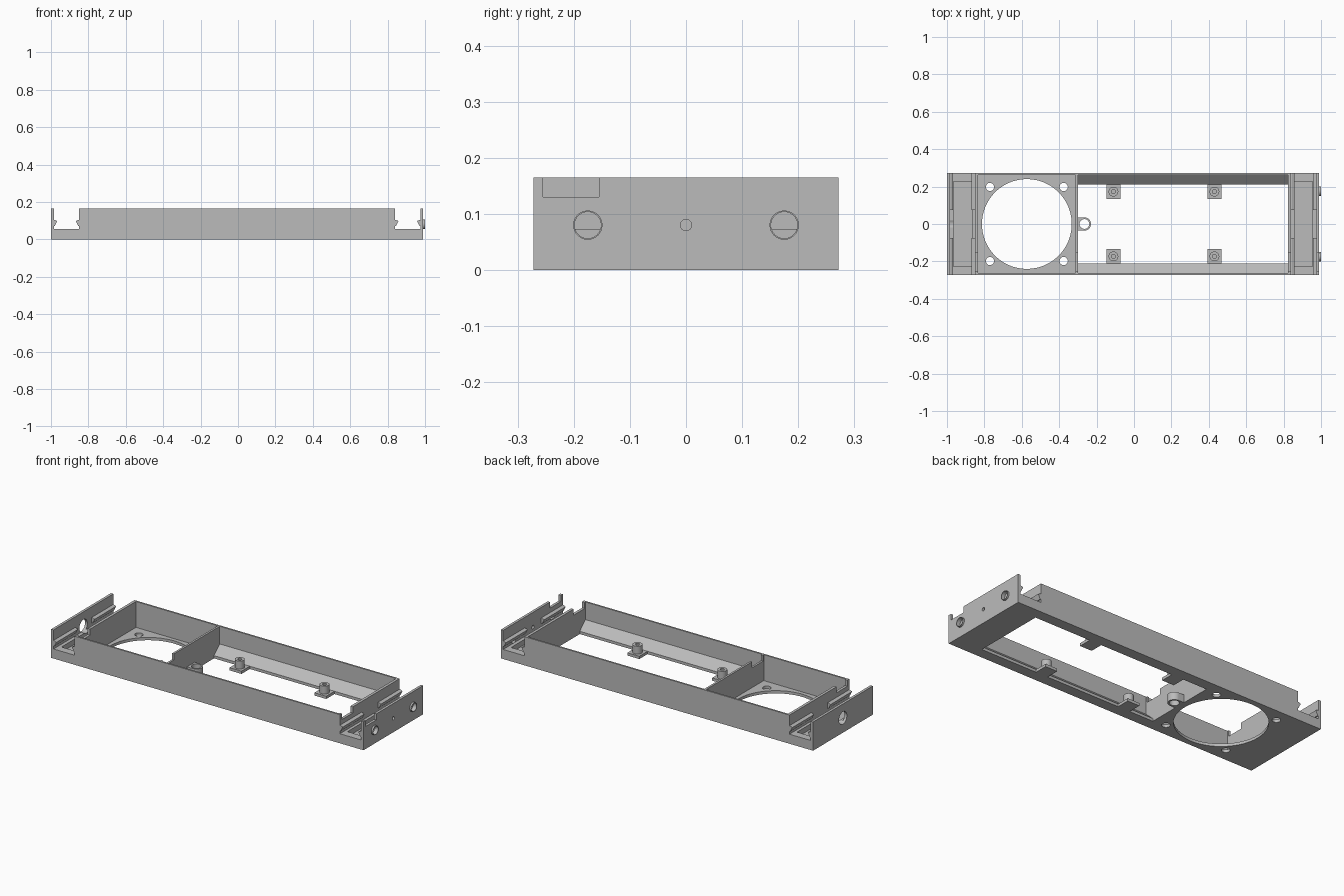
import bpy, bmesh, math
from mathutils import Vector

if "Cube" in bpy.data.objects:
    bpy.data.objects.remove(bpy.data.objects["Cube"], do_unlink=True)

grey = bpy.data.materials.new("plain_grey")
grey.use_nodes = True
GREY = (0.5, 0.5, 0.5, 1)
grey.diffuse_color = GREY
grey.node_tree.nodes["Principled BSDF"].inputs["Base Color"].default_value = GREY

MID = -0.005      # middle of the case along x
HALF_Y = 0.272
FLOOR = 0.016
TOP = 0.165


def prism(name, outline, direction):
    """Extrude a closed outline of 3D points along a direction."""
    bm = bmesh.new()
    face = bm.faces.new([bm.verts.new(p) for p in outline])
    out = bmesh.ops.extrude_face_region(bm, geom=[face])
    verts = [v for v in out["geom"] if isinstance(v, bmesh.types.BMVert)]
    bmesh.ops.translate(bm, verts=verts, vec=Vector(direction))
    bmesh.ops.recalc_face_normals(bm, faces=bm.faces)
    mesh = bpy.data.meshes.new(name)
    bm.to_mesh(mesh)
    bm.free()
    mesh.materials.append(grey)
    obj = bpy.data.objects.new(name, mesh)
    bpy.context.collection.objects.link(obj)
    return obj


def box(name, x0, x1, y0, y1, z0, z1):
    return prism(name, [(x0, y0, z0), (x1, y0, z0), (x1, y1, z0), (x0, y1, z0)], (0, 0, z1 - z0))


def rod(name, start, radius, length, axis="z", sides=48):
    """Cylinder starting at a point and running along x or z."""
    pts = []
    for i in range(sides):
        a = math.tau * i / sides
        c, s = radius * math.cos(a), radius * math.sin(a)
        pts.append(Vector(start) + (Vector((c, s, 0)) if axis == "z" else Vector((0, c, s))))
    return prism(name, pts, (0, 0, length) if axis == "z" else (length, 0, 0))


def cut(target, cutters):
    """Subtract the cutters, then discard them."""
    bpy.context.view_layer.objects.active = target
    for c in cutters:
        mod = target.modifiers.new("cut", "BOOLEAN")
        mod.operation, mod.solver, mod.object = "DIFFERENCE", "EXACT", c
        bpy.ops.object.modifier_apply(modifier=mod.name)
        bpy.data.objects.remove(c, do_unlink=True)


def smooth(obj):
    bpy.ops.object.select_all(action="DESELECT")
    obj.select_set(True)
    bpy.context.view_layer.objects.active = obj
    bpy.ops.object.shade_smooth_by_angle(angle=math.radians(30))


# Case: solid side profile with a channel at each end
half = [(0.995, 0), (0.995, TOP), (0.98, TOP), (0.98, 0.055), (0.845, 0.055), (0.845, TOP)]
outline = [(MID + x, -HALF_Y, z) for x, z in half]
outline += [(MID - x, -HALF_Y, z) for x, z in reversed(half)]
case = prism("case", outline, (0, 2 * HALF_Y, 0))

cutters = [
    box("fan_bay", -0.834, -0.312, -0.262, 0.262, FLOOR, 0.3),
    box("board_bay", -0.3, 0.824, -0.262, 0.262, FLOOR, 0.3),
    box("board_opening", -0.3, 0.824, -0.21, 0.21, -0.1, 0.1),
    rod("fan_opening", (-0.573, 0, -0.1), 0.24, 0.2, sides=96),
    # wire notch through the inner walls and the left end
    box("wire_notch", -0.9, 1.1, -0.255, -0.155, 0.13, 0.3),
    rod("cable_hole", (-1.1, 0, 0.085), 0.036, 0.18, "x"),
    rod("light_hole", (0.95, 0, 0.08), 0.01, 0.1, "x", 24),
]
for side in (-1, 1):
    x = MID + side * 0.911
    cutters.append(box("channel_pocket", x - 0.049, x + 0.049, -0.228, 0.228, 0.025, 0.1))
    cutters.append(rod("button_hole", (0.95, side * 0.175, 0.08), 0.024, 0.1, "x"))
    for x in (-0.77, -0.376):
        cutters.append(rod("screw_hole", (x, side * 0.198, -0.1), 0.022, 0.2, sides=32))
cut(case, cutters)
smooth(case)

# Undercut rails inside both channels, with a gap in the middle
for end, ex in (("right", -1), ("left", 1)):
    for wall, wx, inward in (("outer", 0.98, -1), ("inner", 0.845, 1)):
        for row, y0 in (("front", -HALF_Y), ("back", 0.075)):
            shape = [(-0.003, 0.104), (0.004, 0.104), (0.018, 0.098), (0.005, 0.072), (-0.003, 0.072)]
            pts = [(MID + ex * (wx + inward * d), y0, z) for d, z in shape]
            prism(f"{end}_{wall}_rail_{row}", pts, (0, HALF_Y - 0.075, 0))

# Sloped ledges and board standoffs along both long walls
for row, s in (("front", -1), ("back", 1)):
    slope = [(-0.301, s * y, z) for y, z in ((0.264, 0.005), (0.21, 0.005), (0.21, FLOOR), (0.264, 0.065))]
    prism(f"{row}_sloped_ledge", slope, (1.126, 0, 0))
    for col, x in (("right", -0.11), ("left", 0.43)):
        ys = sorted((s * 0.135, s * 0.215))
        tab = box(f"{row}_{col}_tab", x - 0.038, x + 0.038, *ys, 0, FLOOR)
        post = rod(f"{row}_{col}_standoff", (x, s * 0.173, FLOOR - 0.002), 0.026, 0.047, sides=32)
        cut(post, [rod("post_bore", (x, s * 0.173, FLOOR + 0.001), 0.011, 0.2, sides=24)])
        smooth(post)

# Screw boss on the divider
boss = rod("divider_boss", (-0.265, 0, 0), 0.035, 0.045)
cut(boss, [rod("boss_bore", (-0.265, 0, -0.1), 0.026, 0.3)])
smooth(boss)
web = box("boss_web", -0.302, -0.265, -0.035, 0.035, 0, 0.045)
cut(web, [rod("web_bore", (-0.265, 0, -0.1), 0.03, 0.3)])

# Thin collars around the button holes
for row, y in (("front", -0.175), ("back", 0.175)):
    collar = rod(f"{row}_button_collar", (0.977, y, 0.08), 0.026, 0.023, "x")
    cut(collar, [rod("collar_bore", (0.9, y, 0.08), 0.0235, 0.2, "x")])
    smooth(collar)
